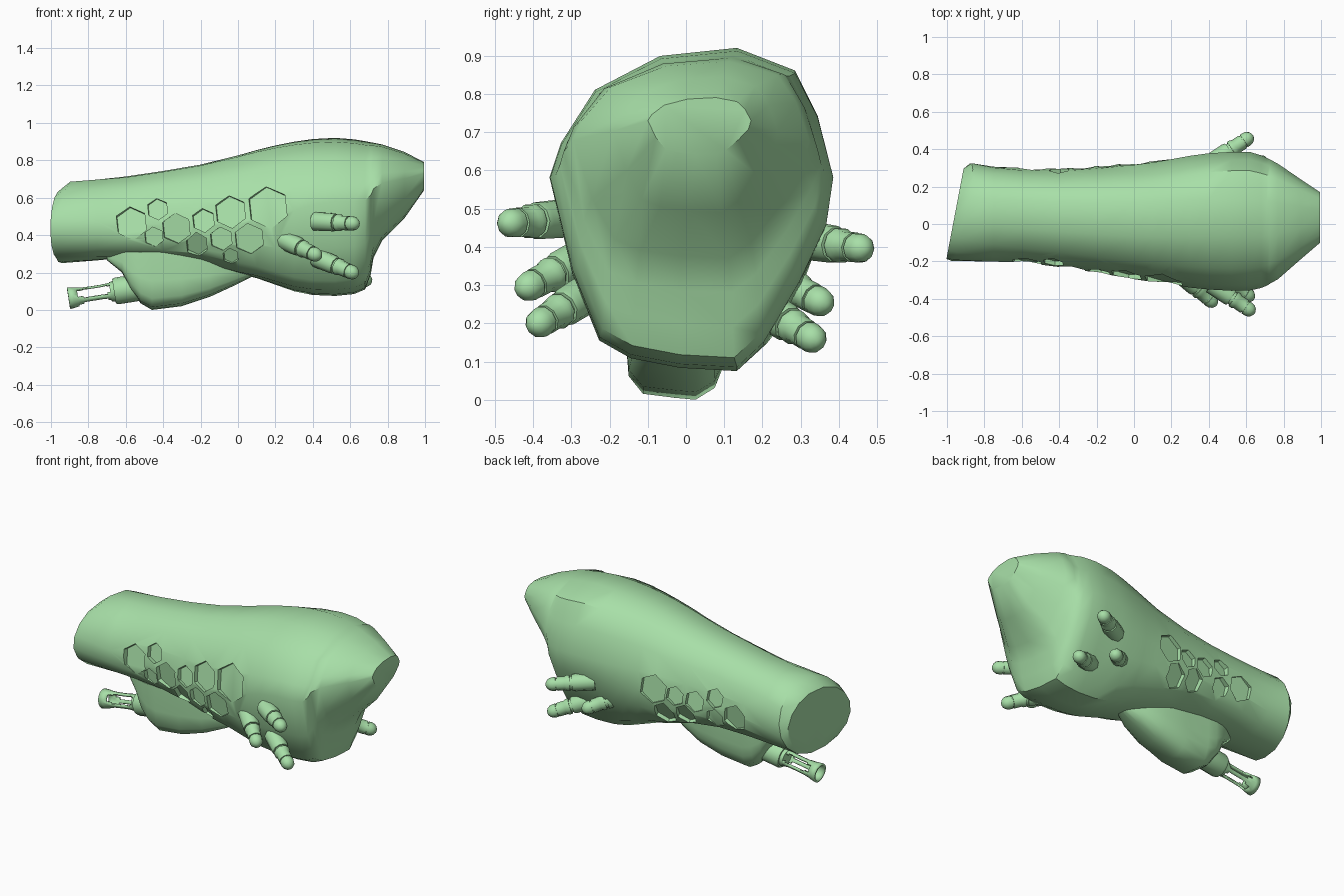
import bpy, bmesh, math
from mathutils import Vector
from mathutils.bvhtree import BVHTree

if "Cube" in bpy.data.objects:
    bpy.data.objects.remove(bpy.data.objects["Cube"])

green = bpy.data.materials.new("pale_green")
green.diffuse_color = (0.39, 0.74, 0.39, 1)
green.use_nodes = True
green.node_tree.nodes["Principled BSDF"].inputs["Base Color"].default_value = green.diffuse_color


def finish(name, bm, angle=40):
    bmesh.ops.recalc_face_normals(bm, faces=bm.faces)
    me = bpy.data.meshes.new(name)
    bm.to_mesh(me)
    bm.free()
    me.materials.append(green)
    ob = bpy.data.objects.new(name, me)
    bpy.context.collection.objects.link(ob)
    smooth(ob, angle)
    return ob


def smooth(ob, angle):
    bpy.ops.object.select_all(action='DESELECT')
    ob.select_set(True)
    bpy.context.view_layer.objects.active = ob
    bpy.ops.object.shade_smooth_by_angle(angle=math.radians(angle))


def skin(bm, rings, caps=True):
    """Bridge a list of equal-length point rings."""
    vs = [[bm.verts.new(p) for p in r] for r in rings]
    n = len(vs[0])
    for a, b in zip(vs, vs[1:]):
        for i in range(n):
            bm.faces.new((a[i], a[(i + 1) % n], b[(i + 1) % n], b[i]))
    if caps:
        bm.faces.new(vs[0])
        bm.faces.new(vs[-1])
    return vs


def lathe(bm, start, axis, profile, n, caps=True):
    """Revolve (distance, radius) pairs around an axis."""
    q = Vector(axis).to_track_quat('Z', 'Y')
    rings = [[Vector(start) + q @ Vector((r * math.cos(2 * math.pi * i / n),
                                          r * math.sin(2 * math.pi * i / n), d))
              for i in range(n)] for d, r in profile]
    return skin(bm, rings, caps)


def section(st, pts):
    x, y0, y1, z0, z1 = st
    return [Vector((x, (y0 + y1) / 2 + a * (y1 - y0) / 2, (z0 + z1) / 2 + b * (z1 - z0) / 2))
            for a, b in pts]


def mix(p, q, w):
    w = min(1, max(0, w))
    return [(a[0] + (b[0] - a[0]) * w, a[1] + (b[1] - a[1]) * w) for a, b in zip(p, q)]


# Body: round at the rear, low-slung in the middle, egg-shaped at the front
egg = [(.32, 1), (.73, .86), (.89, .58), (1, .2), (.95, -.1), (.76, -.46), (.51, -.84), (.32, -1),
       (-.08, -.98), (-.43, -.92), (-.65, -.81), (-.84, -.39), (-1, .2), (-.92, .41), (-.68, .74), (-.22, .95)]
low = [(.32, .97), (.62, .79), (.82, .5), (.95, .12), (1, -.25), (.96, -.56), (.78, -.84), (.4, -1),
       (-.1, -1), (-.5, -.98), (-.82, -.82), (-.97, -.55), (-1, -.22), (-.91, .22), (-.7, .64), (-.28, .95)]
circle = [(math.cos(math.radians(72 - 22.5 * i)), math.sin(math.radians(72 - 22.5 * i))) for i in range(16)]
stations = [  # x, y min, y max, z min, z max
    (-.955, -.19, .30, .265, .635), (-.92, -.20, .33, .25, .69), (-.75, -.205, .31, .265, .705),
    (-.6, -.205, .30, .28, .72), (-.4, -.23, .295, .275, .75), (-.2, -.26, .31, .25, .785),
    (0, -.295, .33, .195, .835), (.1, -.31, .34, .17, .862), (.2, -.325, .355, .135, .885),
    (.3, -.34, .37, .10, .903), (.4, -.35, .38, .08, .915), (.52, -.357, .385, .075, .92),
    (.62, -.355, .385, .085, .912), (.68, -.342, .367, .11, .902), (.71, -.330, .354, .19, .896),
    (.725, -.320, .346, .28, .894), (.77, -.295, .322, .37, .885), (.89, -.19, .24, .49, .845),
    (.995, -.10, .17, .64, .79)]
rings = [section(st, mix(mix(circle, low, (st[0] + 1.1) / .5), egg, (st[0] + .05) / .5)) for st in stations]
for ring, lean in zip(rings, (0, .14)):  # slanted rear cap with a rounded upper rim
    for p in ring:
        p.x += .19 * (p.y - .065) + lean * (p.z - .47)
bm = bmesh.new()
skin(bm, rings)
body = finish("body", bm)

# Hexagonal recesses: x, z, radius
front_hex = [(-.57, .465, .09), (-.43, .54, .06), (-.45, .39, .055), (-.33, .435, .083), (-.185, .48, .065),
             (-.22, .345, .063), (-.04, .525, .09), (-.09, .38, .065), (.06, .38, .085),
             (.16, .55, .115), (-.04, .285, .045)]
back_hex = [(0, .475, .092), (-.14, .465, .06), (-.06, .325, .07), (-.2, .35, .065),
            (-.27, .46, .066), (-.4, .51, .06), (-.4, .385, .062), (-.54, .425, .082)]
bm = bmesh.new()
bm.from_mesh(body.data)
tree = BVHTree.FromBMesh(bm)
bm.free()
bm = bmesh.new()
for side, cells in ((-1, front_hex), (1, back_hex)):
    for x, z, r in cells:
        hit, nor, _, _ = tree.ray_cast(Vector((x, 2 * side, z)), Vector((0, -side, 0)))
        nor.z = max(-.5, min(.5, nor.z))
        nor.normalize()
        # tangents that keep the outline regular when seen along y
        right = Vector((1, -nor.x / nor.y, 0))
        up = Vector((0, -nor.z / nor.y, 1))
        pts = [(right * math.cos(a) + up * math.sin(a)) * r * .97
               for a in (math.radians(36 + 60 * i) for i in range(6))]
        skin(bm, [[hit + p + nor * d for p in pts] for d in (-.025, .05)])
cutter = finish("hex_cutter", bm)
cutter.hide_render = True
mod = body.modifiers.new("hex", 'BOOLEAN')
mod.operation = 'DIFFERENCE'
mod.solver = 'EXACT'
mod.use_self = True
mod.object = cutter
smooth(body, 72)
bpy.ops.object.modifier_apply(modifier=mod.name)
bpy.data.objects.remove(cutter)
smooth(body, 72)

# Belly pod: trough section tucked under the body
trough = [(-1.08, 1), (-1.06, 0), (-1, -.6), (-.7, -.9), (0, -.97), (.4, -1), (.8, -.8), (1, -.4), (1.06, 0), (1.08, 1)]
pod = [(-.70, -.07, .02, .265, .31), (-.62, -.12, .07, .20, .31), (-.57, -.14, .09, .10, .31),
       (-.52, -.15, .1, .035, .31), (-.46, -.15, .1, 0, .31), (-.3, -.15, .1, .02, .31),
       (-.15, -.14, .1, .07, .3), (-.02, -.11, .07, .13, .29), (.1, -.05, .02, .19, .27)]
bm = bmesh.new()
skin(bm, [section(s, trough) for s in pod])
finish("belly_pod", bm, 50)

# Nozzle mount and slotted nozzle cage
axis = Vector((-.32, 0, -.05)).normalized()
start = Vector((-.5, -.025, .125))
bm = bmesh.new()
lathe(bm, start, axis, [(0, .072), (.15, .072), (.165, .066), (.165, .056), (.185, .052)], 16)
finish("nozzle_mount", bm)
bm = bmesh.new()
dist = [.165, .18, .20, .23, .29, .33, .36, .385, .41]
rad = [.052, .05, .048, .046, .046, .047, .05, .055, .058]
lathe(bm, start, axis, list(zip(dist, rad)), 24, False)
bm.faces.ensure_lookup_table()
slots = []
for row in range(8):
    for i in range(24):
        k = (i + 2) % 8  # three oval slots
        if (row in (2, 3, 4) and 1 <= k <= 6) or (row in (1, 5) and 2 <= k <= 5):
            slots.append(bm.faces[row * 24 + i])
bmesh.ops.delete(bm, geom=slots, context='FACES')
cage = finish("nozzle_cage", bm)
sol = cage.modifiers.new("wall", 'SOLIDIFY')
sol.thickness = .012
sol.offset = -1

# Side blasters: tip and direction, three per side
blasters = [((.645, -.478, .46), (.25, -.17, -.015)), ((.44, -.435, .283), (.17, -.15, -.08)),
            ((.64, -.402, .188), (.24, -.16, -.1)),
            ((.635, .476, .393), (.25, .17, -.025)), ((.455, .374, .243), (.17, .15, -.08)),
            ((.71, .35, .148), (.24, .16, -.1))]
for k, (tip, d) in enumerate(blasters):
    d = Vector(d).normalized()
    bm = bmesh.new()
    L = .28
    dome = [(L - .04 + .04 * math.sin(a), max(.004, .039 * math.cos(a)))
            for a in (math.radians(x) for x in (0, 25, 50, 72, 90))]
    lathe(bm, Vector(tip) - d * L, d,
          [(0, .052), (.115, .05), (.13, .046), (.13, .038), (.142, .038), (.142, .046),
           (.16, .046), (.17, .04), (.215, .04), (.215, .034), (.222, .034), (.222, .039)] + dome, 10)
    finish("%s_blaster_%d" % ("front" if k < 3 else "back", k % 3 + 1), bm)
